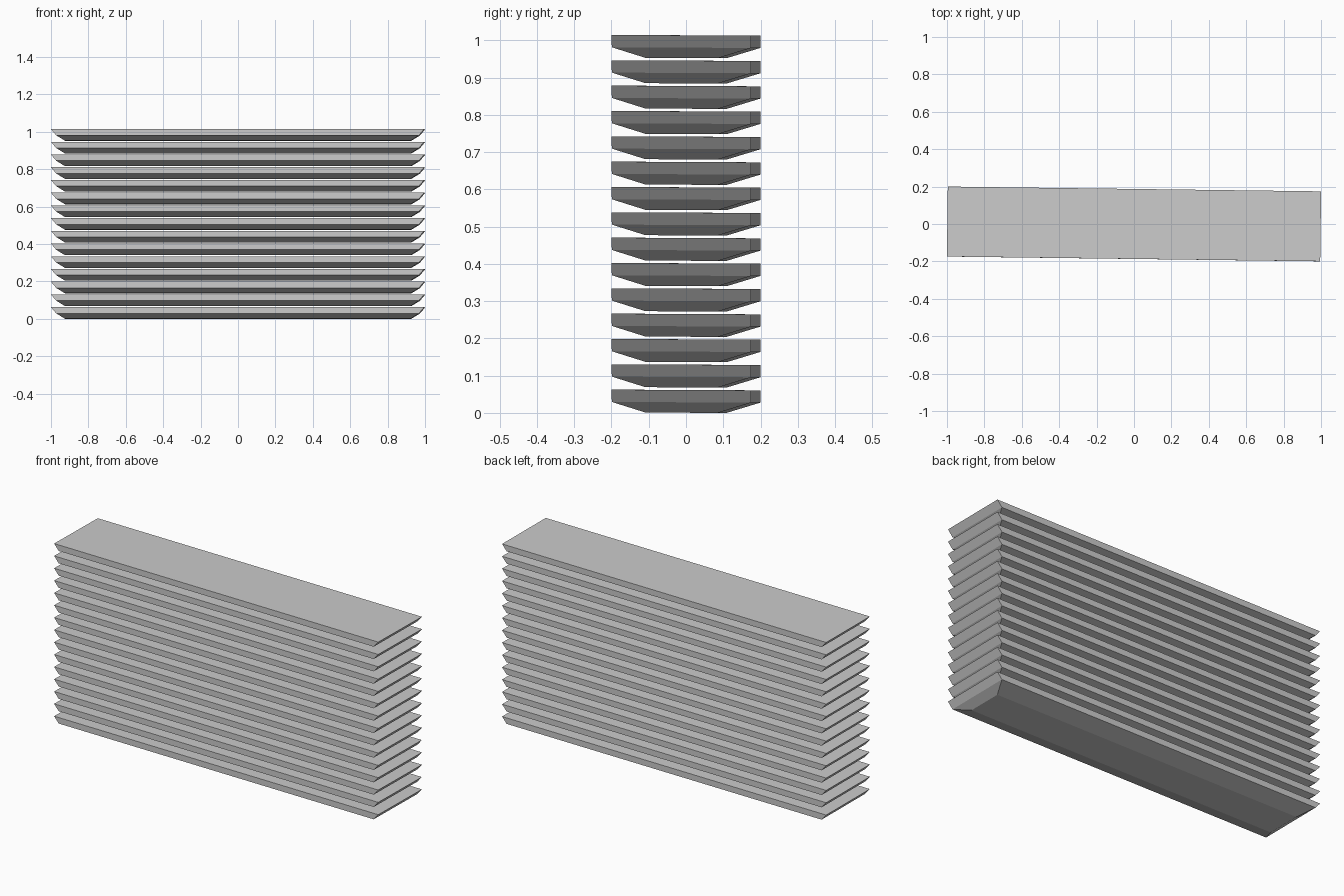
import bpy, bmesh
from mathutils import Matrix

if "Cube" in bpy.data.objects:
    bpy.data.objects.remove(bpy.data.objects["Cube"])

COUNT, PITCH = 15, 0.068

# (z, half length, half width) of the rings, bottom to top
RINGS = [(0.0, 0.925, 0.097), (0.028, 0.97, 0.187), (0.061, 0.998, 0.187)]


def make_plank_mesh():
    """Plank with a tapered underside and undercut ends."""
    bm = bmesh.new()
    loops = [[bm.verts.new((sx * x, sy * y, z))
              for sx, sy in ((-1, -1), (1, -1), (1, 1), (-1, 1))]
             for z, x, y in RINGS]
    bm.faces.new(loops[0][::-1])
    bm.faces.new(loops[-1])
    for low, high in zip(loops, loops[1:]):
        for i in range(4):
            j = (i + 1) % 4
            bm.faces.new((low[i], low[j], high[j], high[i]))
    # slight skew and roll of every plank
    bm.transform(Matrix.Rotation(-0.0128, 4, 'Z') @ Matrix.Rotation(-0.005, 4, 'X'))
    base = min(v.co.z for v in bm.verts)
    bmesh.ops.translate(bm, verts=bm.verts, vec=(0, 0, -base))
    bmesh.ops.recalc_face_normals(bm, faces=bm.faces)
    mesh = bpy.data.meshes.new("plank")
    bm.to_mesh(mesh)
    bm.free()
    return mesh


# Stack of planks
plank = make_plank_mesh()
for n in range(COUNT):
    obj = bpy.data.objects.new(f"plank_{n + 1}", plank)
    obj.location.z = n * PITCH
    bpy.context.collection.objects.link(obj)
